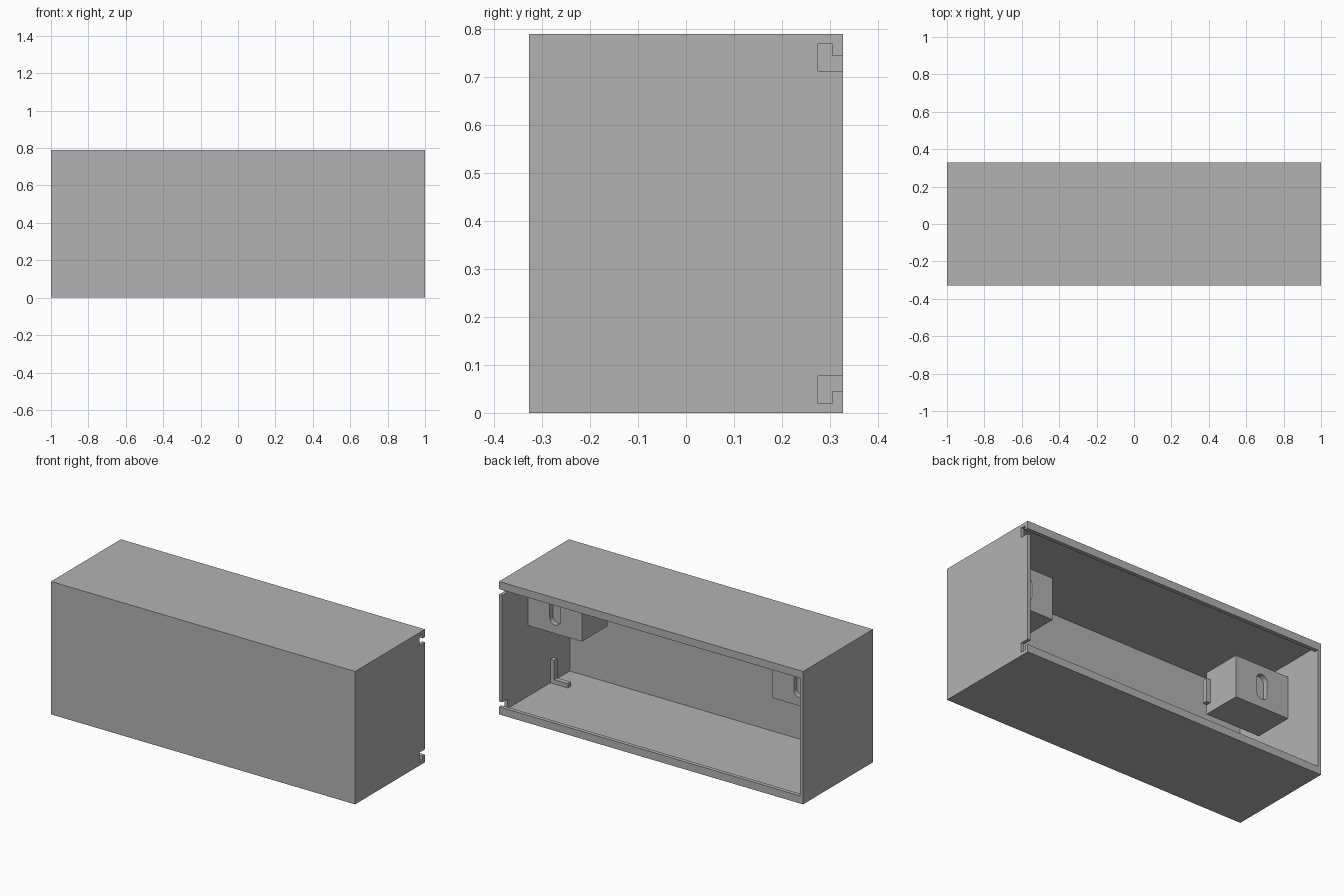
import bpy, bmesh, math

cube = bpy.data.objects.get("Cube")
if cube:
    bpy.data.objects.remove(cube, do_unlink=True)

GREY = (0.45, 0.45, 0.45, 1)
mat = bpy.data.materials.new("plain grey")
mat.use_nodes = True
mat.diffuse_color = GREY
mat.node_tree.nodes["Principled BSDF"].inputs["Base Color"].default_value = GREY

# Overall half sizes, height, wall thickness
X, Y, H, T = 1.0, 0.328, 0.79, 0.02


def prism(name, outline, axis, lo, hi, mirror=False):
    """Extrude an outline along x (points are y, z) or along y (points are x, z)."""
    bm = bmesh.new()
    place = (lambda p: (lo, *p)) if axis == "x" else (lambda p: (p[0], lo, p[1]))
    face = bm.faces.new([bm.verts.new(place(p)) for p in outline])
    out = bmesh.ops.extrude_face_region(bm, geom=[face])
    moved = [v for v in out["geom"] if isinstance(v, bmesh.types.BMVert)]
    step = (hi - lo, 0, 0) if axis == "x" else (0, hi - lo, 0)
    bmesh.ops.translate(bm, verts=moved, vec=step)
    bmesh.ops.recalc_face_normals(bm, faces=bm.faces)
    mesh = bpy.data.meshes.new(name)
    bm.to_mesh(mesh)
    bm.free()
    mesh.materials.append(mat)
    ob = bpy.data.objects.new(name, mesh)
    bpy.context.collection.objects.link(ob)
    if mirror:
        ob.modifiers.new("Mirror", "MIRROR").use_bisect_axis[0] = False
    return ob


def rect(a0, a1, z0, z1):
    return [(a0, z0), (a1, z0), (a1, z1), (a0, z1)]


# Shell: floor and top with a retaining lip along the open back
LIP_Y, LIP_Z = 0.305, 0.045
slab = [(-Y, 0), (Y, 0), (Y, LIP_Z), (LIP_Y, LIP_Z), (LIP_Y, T), (-Y, T)]
prism("floor_panel", slab, "x", -X, X)
prism("top_panel", [(y, H - z) for y, z in slab], "x", -X, X)
prism("front_panel", rect(-X, X, T, H - T), "y", -Y, -Y + T)
prism("right_end_wall", rect(-Y + T, Y, T, H - T), "x", -X, -X + T)

# Left end wall, notched at both back corners for a sliding cover
NOTCH_Y, NOTCH_Z = 0.275, 0.077
lower = [(-Y + T, T), (NOTCH_Y, T), (NOTCH_Y, NOTCH_Z), (Y, NOTCH_Z)]
upper = [(y, H - z) for y, z in reversed(lower)]
prism("left_end_wall", lower + upper, "x", X - T, X)

# Mounting blocks on the end walls, with a round-ended recess in the back
BX0, BX1, BY0, BY1, BZ0, BZ1 = 0.625, X - T, -0.155, 0.084, 0.44, 0.69
block = prism("mounting_block", rect(BX0, BX1, BZ0, BZ1), "y", BY0, BY1)
cx, cz, radius, half = (BX0 + BX1) / 2, (BZ0 + BZ1) / 2, 0.035, 0.04
slot = []
for i in range(26):
    a = math.pi * (i if i < 13 else i - 1) / 12
    slot.append((cx + radius * math.cos(a),
                 cz + radius * math.sin(a) + (half if i < 13 else -half)))
cutter = prism("slot_cutter", slot, "y", BY1 - 0.03, BY1 + 0.05)
cutter.hide_render = True
cut = block.modifiers.new("Slot", "BOOLEAN")
cut.operation, cut.object, cut.solver = "DIFFERENCE", cutter, "EXACT"
bpy.context.view_layer.objects.active = block
bpy.ops.object.modifier_apply(modifier=cut.name)
bpy.data.objects.remove(cutter, do_unlink=True)
block.modifiers.new("Mirror", "MIRROR")

# Small tab on the inner side of each block
BAR = 0.025
prism("block_tab", rect(BX0 - BAR, BX0, cz - 0.07, cz + 0.07), "y",
      BY0, BY0 + 0.03, mirror=True)

# L-shaped brackets where the end walls meet the floor
foot = BX1 - 0.115
bracket = [(BX1, T), (foot, T), (foot, T + BAR), (BX1 - BAR, T + BAR),
           (BX1 - BAR, 0.16), (BX1, 0.16)]
prism("corner_bracket", bracket, "y", BY0, BY0 + 0.03, mirror=True)
